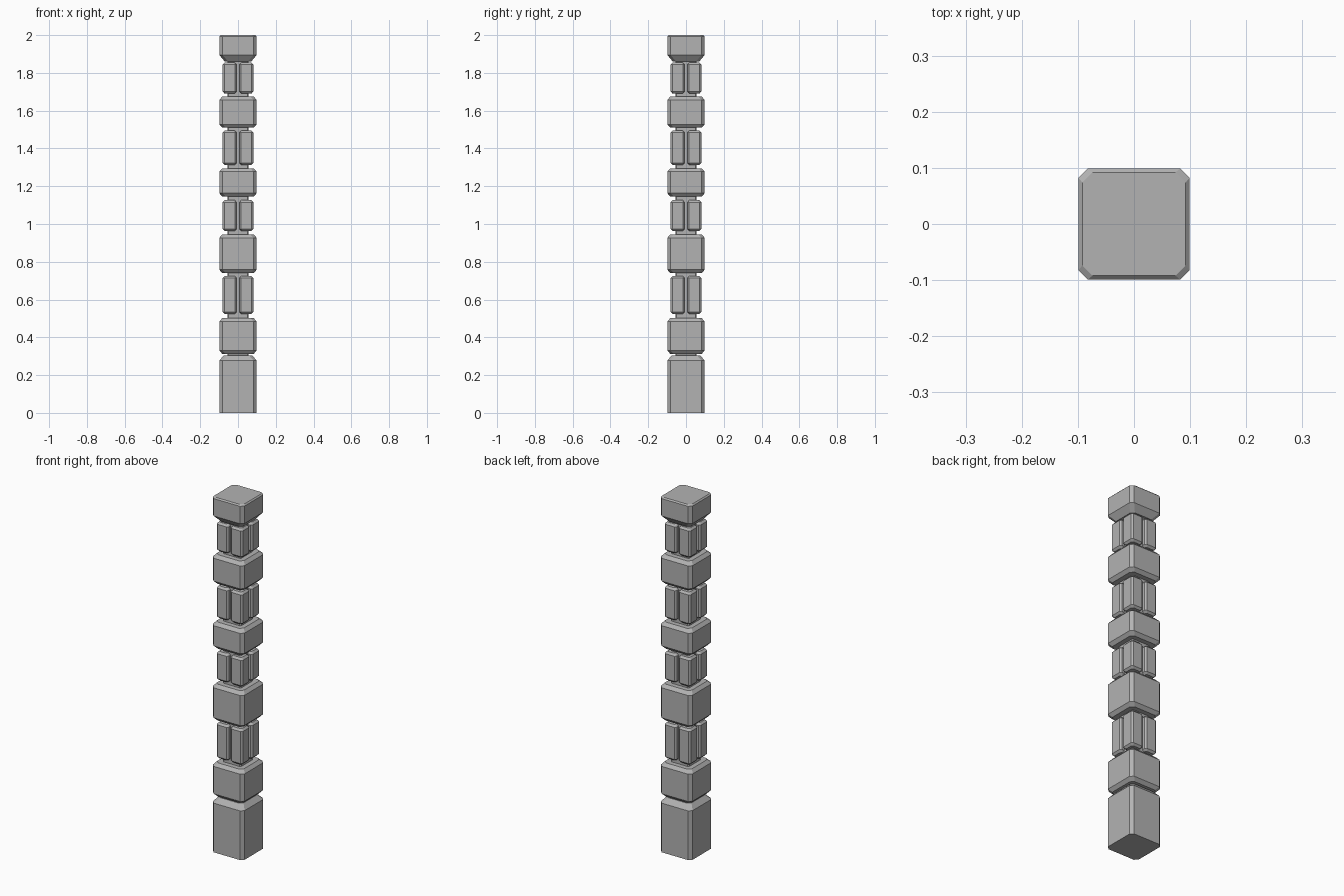
import bpy
import bmesh

cube = bpy.data.objects.get("Cube")
if cube:
    bpy.data.objects.remove(cube)

stone = bpy.data.materials.new("grey stone")
stone.use_nodes = True
colour = (0.45, 0.45, 0.45, 1)
stone.diffuse_color = colour
stone.node_tree.nodes["Principled BSDF"].inputs["Base Color"].default_value = colour


def octagon(half, cut):
    """Square outline with chamfered corners, counter-clockwise."""
    a, b = half, half - cut
    return [(a, -b), (a, b), (b, a), (-b, a), (-a, b), (-a, -b), (-b, -a), (b, -a)]


def loft(name, rings, x=0, y=0):
    """Stack chamfered squares given as (height, half width, corner cut)."""
    bm = bmesh.new()
    loops = [[bm.verts.new((x + px, y + py, z)) for px, py in octagon(half, cut)]
             for z, half, cut in rings]
    for low, high in zip(loops, loops[1:]):
        for i in range(8):
            j = (i + 1) % 8
            bm.faces.new((low[i], low[j], high[j], high[i]))
    bm.faces.new(loops[0][::-1])
    bm.faces.new(loops[-1])
    mesh = bpy.data.meshes.new(name)
    bm.to_mesh(mesh)
    bm.free()
    mesh.materials.append(stone)
    obj = bpy.data.objects.new(name, mesh)
    bpy.context.collection.objects.link(obj)


WIDE = 0.099
CUT = 0.017

# Foot, inner shaft and capital
loft("base_block", [(0, WIDE, CUT), (0.277, WIDE, CUT), (0.305, 0.075, CUT)])
loft("inner_shaft", [(0.29, 0.056, 0.006), (1.88, 0.056, 0.006)])
loft("top_block", [(1.86, 0.07, CUT), (1.895, WIDE, CUT),
                   (1.993, WIDE, CUT), (2, 0.092, 0.018)])

# Wide blocks with bevelled rims
for n, (low, high) in enumerate([(0.312, 0.502), (0.74, 0.945),
                                 (1.145, 1.295), (1.51, 1.675)]):
    loft(f"wide_block_{n + 1}", [(low, 0.083, CUT), (low + 0.018, WIDE, CUT),
                                 (high - 0.018, WIDE, CUT), (high, 0.083, CUT)])

# Clusters of four small pillars between the blocks
for n, (low, high) in enumerate([(0.523, 0.725), (0.963, 1.126),
                                 (1.313, 1.495), (1.69, 1.855)]):
    for sx, side in ((1, "left"), (-1, "right")):
        for sy, end in ((-1, "front"), (1, "back")):
            loft(f"small_pillar_{n + 1}_{end}_{side}",
                 [(low, 0.027, 0.009), (low + 0.011, 0.037, 0.009),
                  (high - 0.011, 0.037, 0.009), (high, 0.027, 0.009)],
                 sx * 0.044, sy * 0.044)
